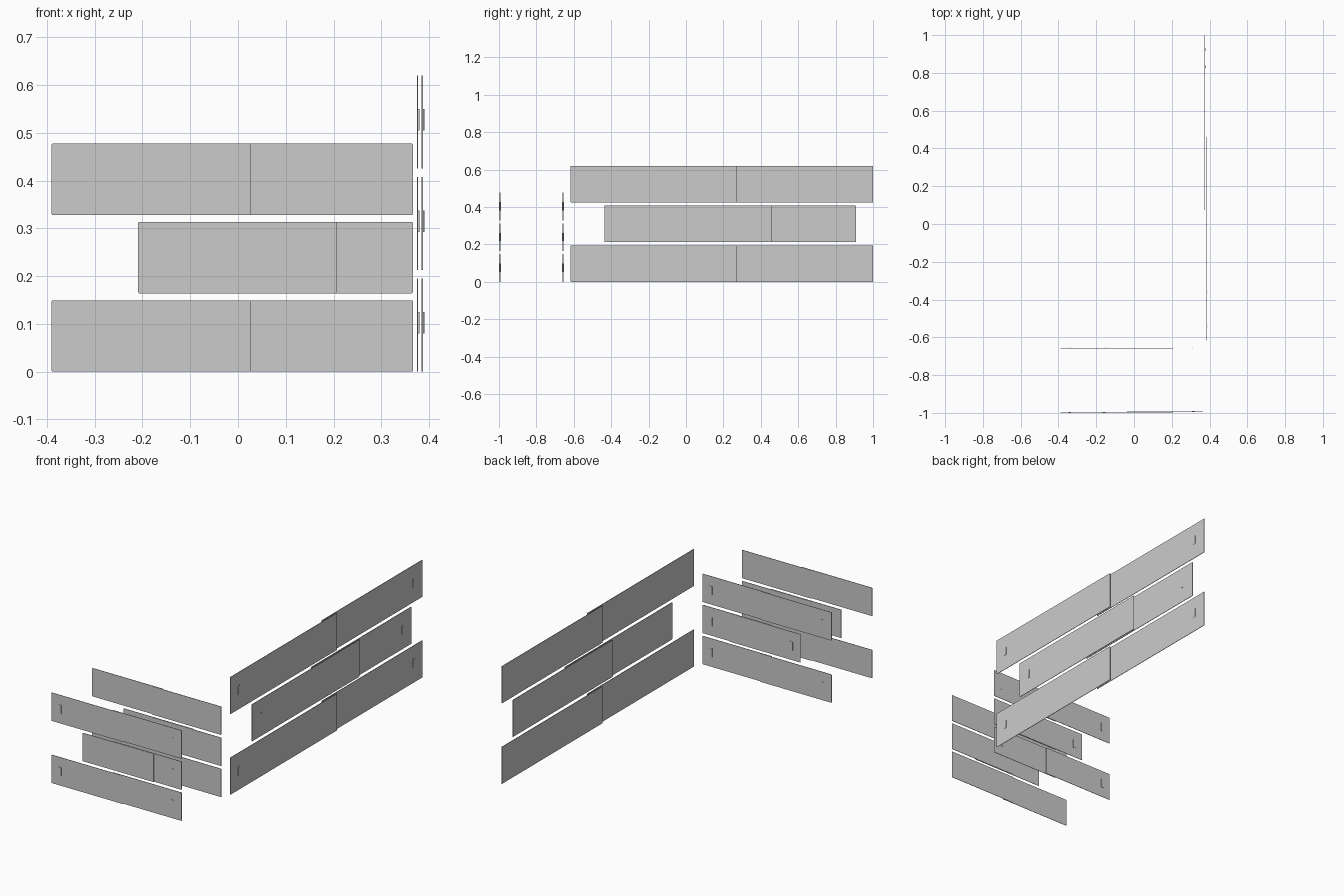
import bpy, bmesh

if "Cube" in bpy.data.objects:
    bpy.data.objects.remove(bpy.data.objects["Cube"])


def finish(name, bm):
    bmesh.ops.recalc_face_normals(bm, faces=bm.faces)
    me = bpy.data.meshes.new(name)
    bm.to_mesh(me)
    bm.free()
    ob = bpy.data.objects.new(name, me)
    bpy.context.collection.objects.link(ob)


def prism(name, profile, z0, z1, place, corner=0.0, normal_axis=None):
    """Extrude a (along, outward) profile in z; place() maps it to the world."""
    bm = bmesh.new()
    base = bm.faces.new([bm.verts.new(place(u, d, z0)) for u, d in profile])
    up = bmesh.ops.extrude_face_region(bm, geom=[base])["geom"]
    bmesh.ops.translate(bm, vec=(0, 0, z1 - z0),
                        verts=[v for v in up if isinstance(v, bmesh.types.BMVert)])
    if corner:
        # soften the four face corners: edges running through the thickness
        es = [e for e in bm.edges
              if abs((e.verts[0].co - e.verts[1].co)[normal_axis]) > 1e-6]
        bmesh.ops.bevel(bm, geom=es, offset=corner, segments=2, profile=0.5,
                        affect='EDGES')
    finish(name, bm)


def panel(name, u0, u1, d, t, z0, z1, place, axis):
    prism(name, [(u0, d - t), (u1, d - t), (u1, d), (u0, d)], z0, z1, place, 0.002, axis)


def pull(name, u, side, d, z, place):
    """L-shaped finger pull: web on the inner side, lip pointing to the panel end."""
    a, b, w, h = u - side * 0.0075, u + side * 0.0075, side * 0.003, 0.003
    prof = [(a, d), (a + w, d), (a + w, d + h * 0.6), (b, d + h * 0.6), (b, d + h), (a, d + h)]
    prism(name, prof, z - 0.0225, z + 0.0225, place)


def sliding_set(name, rows, height, pitch, gap, t, inset, place, axis, lift):
    """Three rows, each with an outer panel at the low end and a recessed one behind."""
    for i in range(3):
        lo, split, start, hi, ua, ub = rows[i % 2]
        z = i * pitch
        n = ("lower", "middle", "upper")[i]
        zc = z + height / 2 + lift
        panel(f"{name}_{n}_outer_panel", lo, split, 0, t, z, z + height, place, axis)
        panel(f"{name}_{n}_inner_panel", start, hi, -gap, t, z, z + height, place, axis)
        pull(f"{name}_{n}_outer_pull", ua, -1, 0, zc, place)
        pull(f"{name}_{n}_inner_pull", ub, 1, -gap, zc, place)


# long side set, facing +x: (low end, outer end, inner start, high end, pulls)
side_rows = [(-0.617, 0.273, 0.16, 1.0, -0.547, 0.925),
             (-0.435, 0.46, 0.075, 0.908, -0.365, 0.833)]
sliding_set("side", side_rows, 0.195, 0.2125, 0.01, 0.0025, 0, lambda u, d, z: (0.387 + d, u, z),
            0, 0.005)

# short sets, mirrored back to back: one faces the front, one the back
short_rows = [(-0.39, 0.026, -0.038, 0.366, -0.34, 0.3155),
              (-0.209, 0.206, -0.038, 0.366, -0.158, 0.3155)]
for name, y, s in (("front", -0.997, -1), ("rear", -0.656, 1)):
    sliding_set(name, short_rows, 0.149, 0.164, 0.005, 0.002, 0,
                lambda u, d, z, y=y, s=s: (u, y + s * d, z), 1, 0.001)
